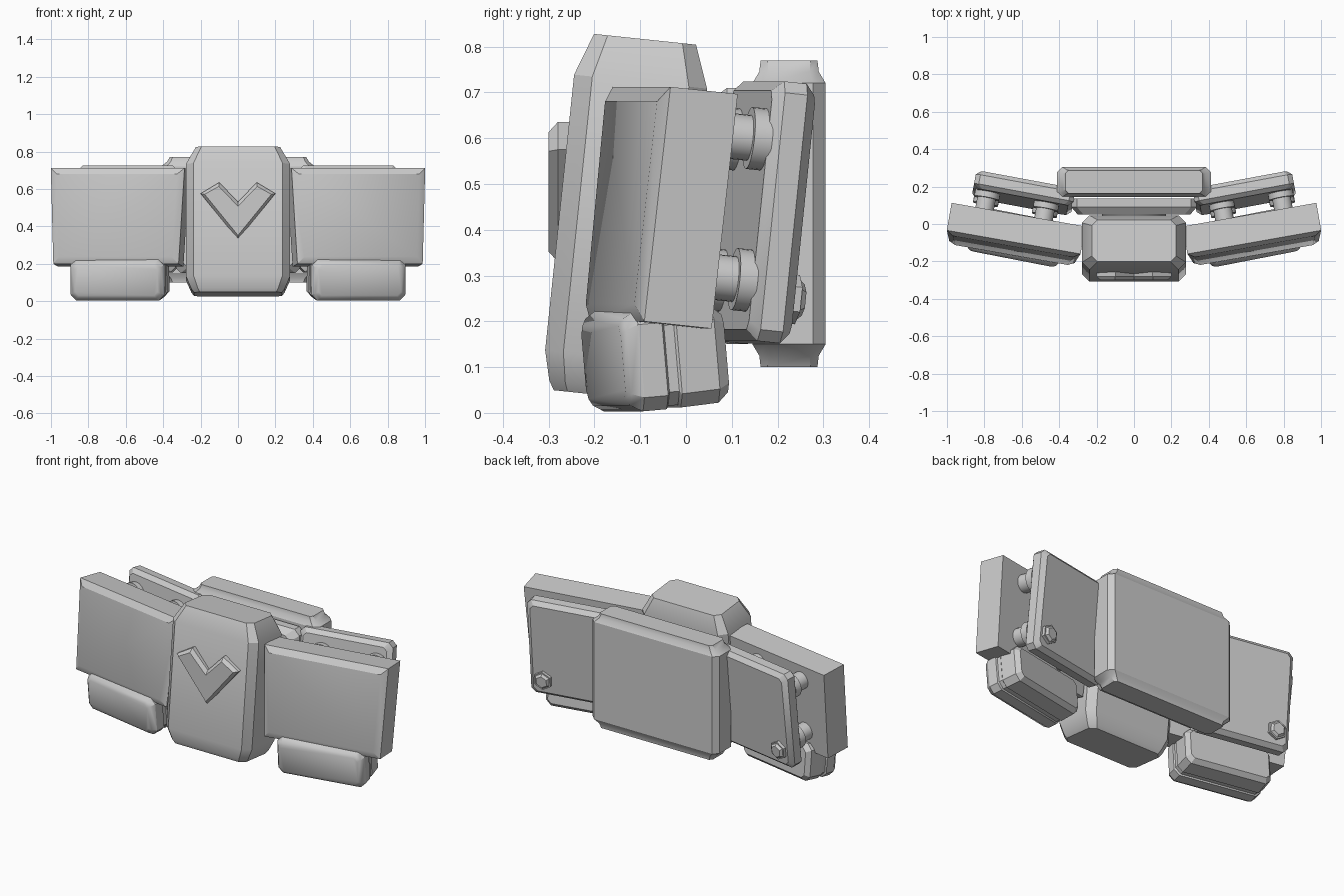
import bpy, bmesh, math
from mathutils import Matrix, Vector

cube = bpy.data.objects.get("Cube")
if cube:
    bpy.data.objects.remove(cube, do_unlink=True)

grey = bpy.data.materials.new("plain_grey")
grey.use_nodes = True
COLOR = (0.6, 0.6, 0.6, 1)
grey.diffuse_color = COLOR
grey.node_tree.nodes["Principled BSDF"].inputs["Base Color"].default_value = COLOR


def place(x, y, z, tilt=0, turn=0):
    """Position with a lean about x, then a turn about z (degrees)."""
    return (Matrix.Translation((x, y, z)) @ Matrix.Rotation(math.radians(turn), 4, 'Z')
            @ Matrix.Rotation(math.radians(tilt), 4, 'X'))


def finish(name, bm, matrix, side=1):
    bm.transform(Matrix.Diagonal((side, 1, 1, 1)) @ matrix)
    bmesh.ops.recalc_face_normals(bm, faces=bm.faces)
    mesh = bpy.data.meshes.new(name)
    bm.to_mesh(mesh)
    bm.free()
    mesh.materials.append(grey)
    ob = bpy.data.objects.new(name, mesh)
    bpy.context.collection.objects.link(ob)
    bpy.ops.object.select_all(action='DESELECT')
    ob.select_set(True)
    bpy.context.view_layer.objects.active = ob
    bpy.ops.object.shade_smooth_by_angle(angle=math.radians(30))
    return ob


def loft(rings, axis='Z'):
    """Stack chamfered rectangles given as (position, half a, half b, chamfer)."""
    bm = bmesh.new()
    loops = []
    for t, a, b, c in rings:
        outline = [(a, b - c), (a - c, b), (c - a, b), (-a, b - c),
                   (-a, c - b), (c - a, -b), (a - c, -b), (a, c - b)]
        loops.append([bm.verts.new((u, v, t) if axis == 'Z' else (u, t, v))
                      for u, v in outline])
    for low, high in zip(loops, loops[1:]):
        for i in range(8):
            j = (i + 1) % 8
            bm.faces.new((low[i], low[j], high[j], high[i]))
    bm.faces.new(loops[0])
    bm.faces.new(loops[-1])
    return bm


def rod(sides, r1, r2, y0, y1):
    """Cylinder or cone along y."""
    bm = bmesh.new()
    bmesh.ops.create_cone(bm, cap_ends=True, segments=sides, radius1=r1, radius2=r2,
                          depth=y1 - y0)
    bm.transform(Matrix.Translation((0, (y0 + y1) / 2, 0))
                 @ Matrix.Rotation(-math.pi / 2, 4, 'X'))
    return bm


# Leaning central block
finish("center_block", loft([
    (-0.395, 0.235, 0.118, 0.03), (-0.375, 0.25, 0.13, 0.035), (-0.31, 0.278, 0.146, 0.04),
    (0.295, 0.278, 0.146, 0.04), (0.388, 0.225, 0.112, 0.03)]),
    place(0, -0.13, 0.43, -6))

# Raised chevron with sloping edges
bm = bmesh.new()
outline = [(-0.2, 0.575), (-0.1, 0.635), (0, 0.53), (0.1, 0.635), (0.2, 0.575), (0, 0.33)]
face = bm.faces.new([bm.verts.new((x, -0.24, z)) for x, z in outline])
front = bmesh.ops.extrude_face_region(bm, geom=[face])["geom"]
bmesh.ops.translate(bm, vec=(0, -0.04, 0),
                    verts=[g for g in front if isinstance(g, bmesh.types.BMVert)])
cap = [g for g in front if isinstance(g, bmesh.types.BMFace)]
bmesh.ops.recalc_face_normals(bm, faces=bm.faces)
bmesh.ops.inset_region(bm, faces=cap, thickness=0.022, depth=0.02)
finish("chevron", bm, Matrix.Identity(4))

# Hub, inner plate and broad rear plate
finish("center_hub", rod(32, 0.17, 0.17, -0.03, 0.08), place(0, 0, 0.43))
finish("inner_plate", loft([
    (-0.035, 0.3, 0.25, 0.03), (0.005, 0.335, 0.28, 0.03), (0.05, 0.335, 0.28, 0.03)], 'Y'),
    place(0, 0.085, 0.43))
finish("rear_plate", loft([
    (-0.335, 0.365, 0.062, 0.015), (-0.31, 0.38, 0.065, 0.02), (-0.285, 0.412, 0.08, 0.028),
    (0.285, 0.412, 0.08, 0.028), (0.31, 0.38, 0.065, 0.02), (0.335, 0.365, 0.062, 0.015)]),
    place(0, 0.225, 0.435))

for side, word in ((1, "left"), (-1, "right")):
    # Tapered front panel with a softly raised face
    bm = bmesh.new()
    bmesh.ops.create_cube(bm, size=1)
    for v in bm.verts:
        half = 0.363 if v.co.z > 0 else 0.34
        v.co = Vector((math.copysign(half, v.co.x), v.co.y * 0.15, v.co.z * 0.515))
    face = min(bm.faces, key=lambda f: f.calc_center_median().y)
    bmesh.ops.inset_region(bm, faces=[face], thickness=0.05, depth=0.02)
    finish(word + "_front_panel", bm, place(0.635, -0.05, 0.448, -6, 10), side)

    # Lower block with a shallow seam around it
    finish(word + "_lower_block", loft([
        (-0.115, 0.225, 0.08, 0.02), (-0.105, 0.24, 0.095, 0.025), (-0.08, 0.255, 0.11, 0.03),
        (-0.027, 0.255, 0.11, 0.03), (-0.022, 0.248, 0.103, 0.03), (0, 0.248, 0.103, 0.03),
        (0.005, 0.253, 0.109, 0.03), (0.09, 0.25, 0.106, 0.03), (0.115, 0.23, 0.085, 0.02)],
        'Y'), place(0.63, -0.068, 0.12, 5, 11), side)

    # Rear side plate
    pose = place(0.59, 0.165, 0.438, -6, 10.5)
    finish(word + "_rear_side_plate", loft([
        (-0.048, 0.245, 0.262, 0.02), (-0.025, 0.27, 0.285, 0.025),
        (0.025, 0.27, 0.285, 0.025), (0.048, 0.245, 0.262, 0.02)], 'Y'), pose, side)

    # Round spacers joining the two layers
    for u in (-0.13, 0.19):
        for v in (-0.155, 0.155):
            spot = pose @ Matrix.Translation((u, 0, v))
            finish(word + "_spacer", rod(24, 0.068, 0.068, -0.08, -0.04), spot, side)
            finish(word + "_spacer_stem", rod(24, 0.05, 0.05, -0.16, -0.07), spot, side)

    # Hexagonal bolt head on the back
    spot = pose @ Matrix.Translation((0.185, 0, -0.185))
    finish(word + "_bolt_base", rod(6, 0.054, 0.054, 0.04, 0.065), spot, side)
    finish(word + "_bolt_head", rod(6, 0.046, 0.034, 0.065, 0.078), spot, side)
